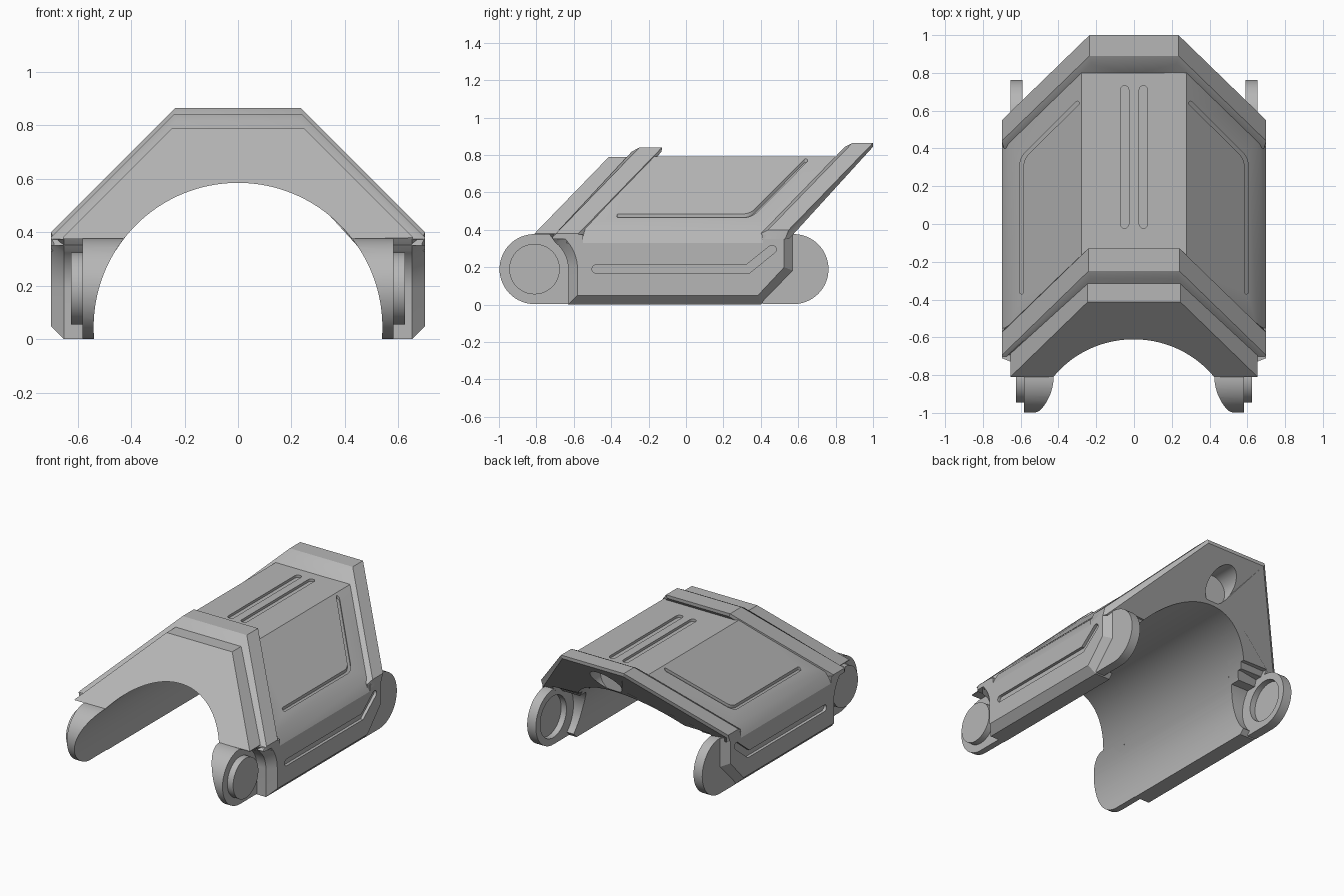
import bpy, bmesh, math

cube = bpy.data.objects.get("Cube")
if cube:
    bpy.data.objects.remove(cube, do_unlink=True)

grey = bpy.data.materials.new("mid_grey")
grey.use_nodes = True
COLOUR = (0.47, 0.47, 0.47, 1)
grey.diffuse_color = COLOUR
grey.node_tree.nodes["Principled BSDF"].inputs["Base Color"].default_value = COLOUR

BEND = 0.38                      # height where the shell starts to lean back
FRONT_PIN, BACK_PIN, PIN_Z = -0.81, 0.575, 0.19


def loft(name, rings):
    """Solid skinned through rings of equal point count, capped at both ends."""
    bm = bmesh.new()
    loops = [[bm.verts.new(p) for p in ring] for ring in rings]
    n = len(loops[0])
    for a, b in zip(loops, loops[1:]):
        for i in range(n):
            j = (i + 1) % n
            bm.faces.new((a[i], a[j], b[j], b[i]))
    bm.faces.new(loops[0])
    bm.faces.new(loops[-1])
    bmesh.ops.recalc_face_normals(bm, faces=bm.faces)
    me = bpy.data.meshes.new(name)
    bm.to_mesh(me)
    bm.free()
    ob = bpy.data.objects.new(name, me)
    bpy.context.collection.objects.link(ob)
    return ob


def prism(name, poly, lo, hi, place):
    return loft(name, [[place(u, v, t) for u, v in poly] for t in (lo, hi)])


def arc(cu, cv, r, start, end, n=32):
    angles = [math.radians(start + (end - start) * i / n) for i in range(n + 1)]
    return [(cu + r * math.cos(a), cv + r * math.sin(a)) for a in angles]


def disc(cu, cv, r, n=64):
    return arc(cu, cv, r, 0, 360, n)[:-1]


def stroke(path, width):
    """Outline of a rounded line of the given width along a 2D path."""
    h = width / 2
    dirs = [math.atan2(b[1] - a[1], b[0] - a[0]) for a, b in zip(path, path[1:])]
    left, right = [], []
    for i in range(1, len(path) - 1):
        mid = (dirs[i - 1] + dirs[i]) / 2
        m = h / math.cos((dirs[i] - dirs[i - 1]) / 2)
        dx, dy = -math.sin(mid) * m, math.cos(mid) * m
        left.append((path[i][0] + dx, path[i][1] + dy))
        right.append((path[i][0] - dx, path[i][1] - dy))
    d0, d1 = math.degrees(dirs[0]), math.degrees(dirs[-1])
    return (arc(*path[0], h, d0 + 90, d0 + 270, 8) + right
            + arc(*path[-1], h, d1 - 90, d1 + 90, 8) + left[::-1])


def along_y(u, v, t):
    return (u, t, v)


def along_x(side):
    return lambda u, v, t: (side * t, u, v)


def lean(half, y):
    """Mirrored cross-section whose upper part leans back."""
    pts = half + [(-x, z) for x, z in reversed(half)]
    return [(x, y + 0.97 * max(0, z - BEND), z) for x, z in pts]


def rim_half(top, k, drop):
    x = 0.7 - drop / 2
    return [(x, 0.35), (x, k - 1.4 * drop - x), (k - top - 0.4 * drop, top - drop)]


def cut(ob, cutters):
    for c in cutters:
        m = ob.modifiers.new("cut", "BOOLEAN")
        m.operation, m.solver, m.object = "DIFFERENCE", "EXACT", c
    bpy.context.view_layer.update()
    deps = bpy.context.evaluated_depsgraph_get()
    me = bpy.data.meshes.new_from_object(ob.evaluated_get(deps))
    ob.modifiers.clear()
    ob.data = me


# Cutters shared by several parts
tunnel = prism("tunnel_cutter", disc(0, 0.045, 0.54, 128), -1.5, 1.5, along_y)
pocket = prism("pocket_cutter", disc(0, 0.69, 0.1), 0.77, 1.3, along_y)
top_slots, clearances, panel_grooves = [], {}, []
bend_curve = arc(0.495, 0.305, 0.1, 0, 45, 8)
for s in (1, -1):
    top_slots.append(prism("slot_cutter", stroke([(s * 0.05, 0), (s * 0.05, 0.71)], 0.045),
                           0.775, 0.83, lambda u, v, t: (u, v, t)))
    clearances[s] = prism("clearance_cutter", disc(BACK_PIN, PIN_Z, 0.215),
                          0.3, 0.59, along_x(s))
    path = [(0.595, -0.36)] + bend_curve + [(0.3, 0.64)]
    panel_grooves.append(prism("groove_cutter", stroke(path, 0.02), -0.02, 0.05,
                               lambda u, v, t, s=s: (s * u, v, 1.07 - u + t)))

parts = []

# Leaning shell, raised panel and the two rims
body_half = [(0.655, 0.375), (0.655, 0.38), (0.245, 0.79)]
panel_half = [(0.7, 0.33), (0.665, 0.405), (0.278, 0.792)]
body = loft("shell_body", [lean(body_half, y) for y in (-0.81, 0.54)])
panel = loft("raised_panel", [lean(panel_half, y) for y in (-0.64, 0.48)])
cut(body, [tunnel, pocket] + top_slots)
cut(panel, [tunnel, pocket] + top_slots + panel_grooves)
parts += [body, panel]
for name, top, k, y0, y1 in (("front_rim", 0.84, 1.08, -0.715, -0.555),
                             ("back_rim", 0.865, 1.10, 0.4, 0.55)):
    rim = loft(name, [lean(rim_half(top, k, d), y) for y, d in
                      ((y0, 0.022), (y0 + 0.02, 0), (y1 - 0.02, 0), (y1, 0.022))])
    cut(rim, [tunnel, pocket, clearances[1], clearances[-1]])
    parts.append(rim)


def skirt_outline(c, r):
    """Side skirt outline inset by c, with an arc around the front hinge."""
    return ([(-0.63 + c, c), (0.4 - 0.3 * c, c), (0.575 - c, 0.18 + 0.4 * c),
             (0.575 - c, 0.375), (0.41, 0.375), (0.41, 0.33), (-0.55, 0.33),
             (-0.55, 0.375), (-0.73 + 0.4 * c, 0.375)]
            + arc(FRONT_PIN, PIN_Z, r, 52, 0, 12))


# Skirts and hinge lugs on both sides
for s, side in ((1, "left"), (-1, "right")):
    place = along_x(s)
    inner, outer = skirt_outline(0, 0.18), skirt_outline(0.05, 0.23)
    skirt = loft(side + "_skirt", [[place(u, v, t) for u, v in poly] for poly, t in
                                   ((inner, 0.4), (inner, 0.65), (outer, 0.7))])
    slot = prism("skirt_slot_cutter", stroke([(-0.48, 0.19), (0.33, 0.19), (0.46, 0.295)], 0.045),
                 0.68, 0.75, place)
    cut(skirt, [tunnel, clearances[s], slot])

    front_lug = prism(side + "_front_lug",
                      arc(FRONT_PIN, PIN_Z, 0.187, 90, 270) + [(-0.5, 0.003), (-0.5, 0.377)],
                      0.35, 0.582, place)
    cut(front_lug, [tunnel])
    pin = prism(side + "_hinge_disc", disc(FRONT_PIN, PIN_Z, 0.135), 0.57, 0.625, place)

    back_lug = prism(side + "_back_lug",
                     arc(BACK_PIN, PIN_Z, 0.187, -90, 90) + [(0.41, 0.377), (0.41, 0.003)],
                     0.59, 0.655, place)
    socket = prism("socket_cutter", disc(BACK_PIN, PIN_Z, 0.14), 0.5, 0.63, place)
    cut(back_lug, [socket])
    cut(skirt, [socket])
    parts += [skirt, front_lug, pin, back_lug]

# Remove cutters, then colour and shade the parts
for ob in list(bpy.data.objects):
    if ob.name.split(".")[0].endswith("_cutter"):
        bpy.data.objects.remove(ob, do_unlink=True)
for ob in parts:
    ob.data.materials.clear()
    ob.data.materials.append(grey)
    for f in ob.data.polygons:
        f.material_index = 0
    ob.data.shade_smooth()
    ob.data.set_sharp_from_angle(angle=math.radians(25))
